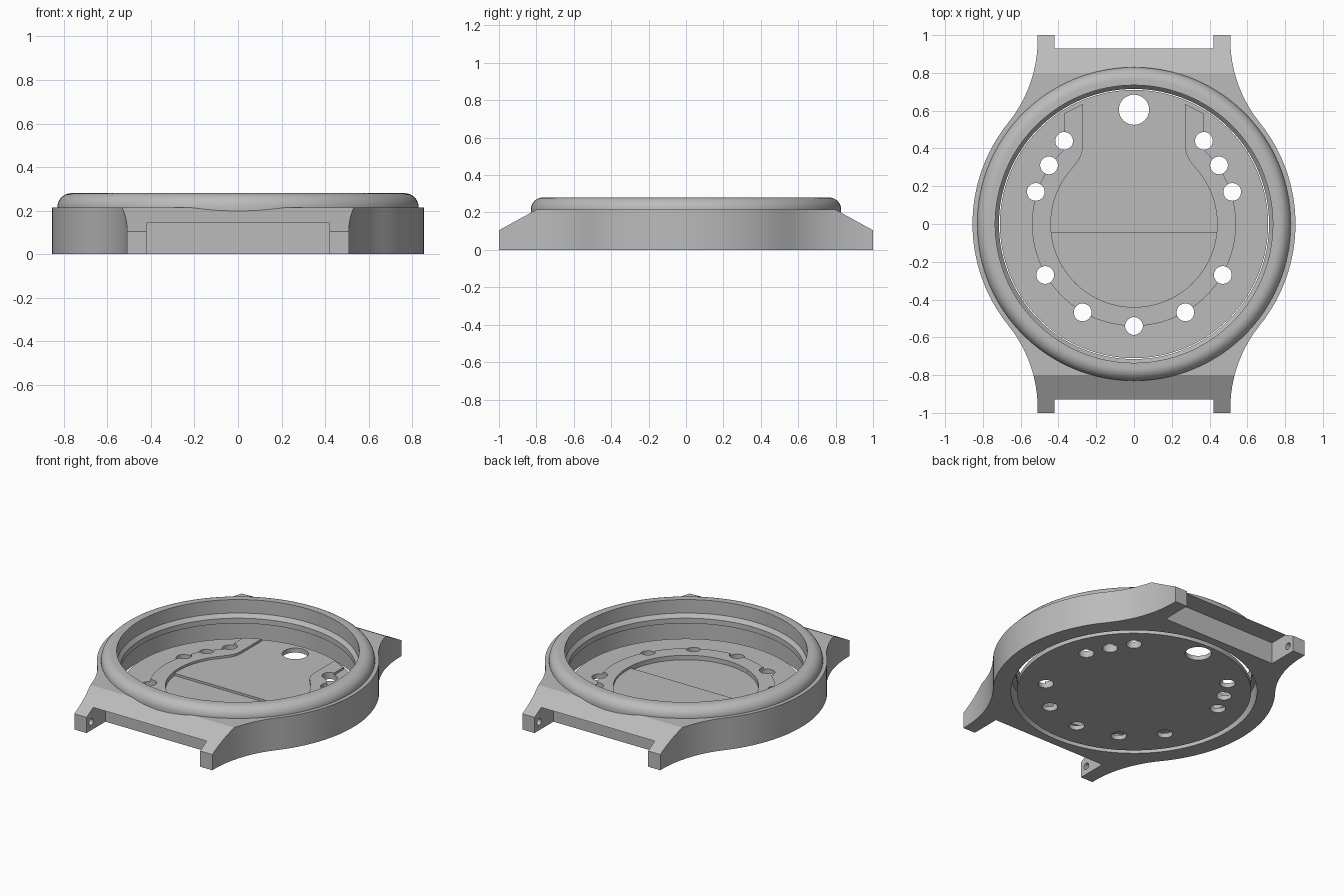
import bpy, bmesh, math
from mathutils import Matrix

if "Cube" in bpy.data.objects:
    bpy.data.objects.remove(bpy.data.objects["Cube"])

gray = bpy.data.materials.new("brushed_gray")
gray.diffuse_color = (0.5, 0.5, 0.5, 1)
gray.use_nodes = True
gray.node_tree.nodes["Principled BSDF"].inputs["Base Color"].default_value = gray.diffuse_color


def finish(name, bm):
    bmesh.ops.recalc_face_normals(bm, faces=bm.faces)
    me = bpy.data.meshes.new(name)
    bm.to_mesh(me)
    bm.free()
    me.materials.append(gray)
    ob = bpy.data.objects.new(name, me)
    bpy.context.collection.objects.link(ob)
    return ob


def prism(name, pts, z0, z1):
    """Extrude a flat outline from z0 to z1."""
    bm = bmesh.new()
    f = bm.faces.new([bm.verts.new((x, y, z0)) for x, y in pts])
    ext = bmesh.ops.extrude_face_region(bm, geom=[f])
    for v in ext["geom"]:
        if isinstance(v, bmesh.types.BMVert):
            v.co.z = z1
    return finish(name, bm)


def arc(cx, cy, r, a0, a1, n):
    return [(cx + r * math.cos(math.radians(a0 + (a1 - a0) * i / n)),
             cy + r * math.sin(math.radians(a0 + (a1 - a0) * i / n))) for i in range(n + 1)]


def disc(name, x, y, r, z0, z1, n=32):
    return prism(name, arc(x, y, r, 0, 360, n)[:-1], z0, z1)


def lathe(name, profile, n=128):
    bm = bmesh.new()
    rings = [[bm.verts.new((r * math.cos(2 * math.pi * i / n), r * math.sin(2 * math.pi * i / n), z))
              for r, z in profile] for i in range(n)]
    m = len(profile)
    for i in range(n):
        a, b = rings[i], rings[(i + 1) % n]
        for j in range(m):
            k = (j + 1) % m
            bm.faces.new((a[j], b[j], b[k], a[k]))
    return finish(name, bm)


def boolean(ob, tool, op="DIFFERENCE"):
    mod = ob.modifiers.new("cut", "BOOLEAN")
    mod.object, mod.operation, mod.solver = tool, op, "EXACT"
    bpy.context.view_layer.objects.active = ob
    bpy.ops.object.modifier_apply(modifier=mod.name)
    bpy.data.objects.remove(tool)


def smooth(ob):
    bpy.ops.object.select_all(action="DESELECT")
    ob.select_set(True)
    bpy.context.view_layer.objects.active = ob
    bpy.ops.object.shade_smooth_by_angle(angle=math.radians(25))


# Case: round sides flowing into four lugs
a = math.degrees(math.atan2(0.977, 1.21))
quarter = arc(0, 0, 0.855, 0, a, 16) + arc(1.21, 0.977, 0.7, 180 + a, 180, 16)[1:] + [(0.51, 1.0)]
half = quarter + [(-x, y) for x, y in reversed(quarter)]
outline = half[:-1] + [(-x, -y) for x, y in half[:-1]]
case = prism("case", outline, 0, 0.215)
boolean(case, disc("bore", 0, 0, 0.745, -0.1, 0.4, 128))

for s in (1, -1):
    # Sloped lug tops
    wedge = prism("wedge", [(0.8, 0.215), (1.2, -0.005), (1.2, 0.5), (0.8, 0.5)], -0.8, 0.8)
    wedge.data.transform(Matrix(((0, 0, 1, 0), (s, 0, 0, 0), (0, 1, 0, 0), (0, 0, 0, 1))))
    bm = bmesh.new()
    bm.from_mesh(wedge.data)
    bmesh.ops.recalc_face_normals(bm, faces=bm.faces)
    bm.to_mesh(wedge.data)
    bm.free()
    boolean(case, wedge)
    # Strap recess between the lugs
    y0, y1 = sorted((s * 0.8, s * 1.2))
    boolean(case, prism("recess", [(-0.42, y0), (0.42, y0), (0.42, y1), (-0.42, y1)], -0.1, 0.144))
    # Blind spring bar holes
    pin = disc("pin", 0, 0, 0.022, -0.47, 0.47, 20)
    pin.data.transform(Matrix.Translation((0, s * 0.95, 0.055)) @ Matrix.Rotation(math.pi / 2, 4, "Y"))
    boolean(case, pin)
smooth(case)

# Bezel: rounded ring with an inner glass ledge
bezel = lathe("bezel", [(0.75, 0.13), (0.715, 0.13), (0.715, 0.165), (0.735, 0.19), (0.735, 0.28)]
              + arc(0.765, 0.215, 0.065, 90, 0, 10) + [(0.83, 0.18), (0.75, 0.18)])
smooth(bezel)

# Dial plate with raised horseshoe track
dial = disc("dial", 0, 0, 0.71, 0, 0.03, 128)
inner = [(0.27, 0.635), (0.27, 0.41), (0.277, 0.37), (0.295, 0.335)] + arc(0, 0, 0.44, 42, -90, 36)
outer = arc(0, 0, 0.54, -90, 46.7, 36) + [(0.37, 0.585)]
right = inner[:-1]
track = ([(-x, y) for x, y in outer[:0:-1]] + outer + inner
         + [(-x, y) for x, y in reversed(right)])
boolean(dial, prism("track", track, 0.01, 0.045), "UNION")

# Sunken lower segment
t = math.degrees(math.asin(0.045 / 0.44))
boolean(dial, prism("segment", arc(0, 0, 0.44, 180 + t, 360 - t, 48), 0.015, 0.2))

# Marker holes and the large upper hole
holes = [(0, -0.54, 0.047), (0, 0.605, 0.08)]
for x, y in ((0.37, 0.44), (0.45, 0.31), (0.52, 0.17), (0.47, -0.27), (0.272, -0.468)):
    holes += [(x, y, 0.047), (-x, y, 0.047)]
for x, y, r in holes:
    boolean(dial, disc("hole", x, y, r, -0.1, 0.2))
smooth(dial)
